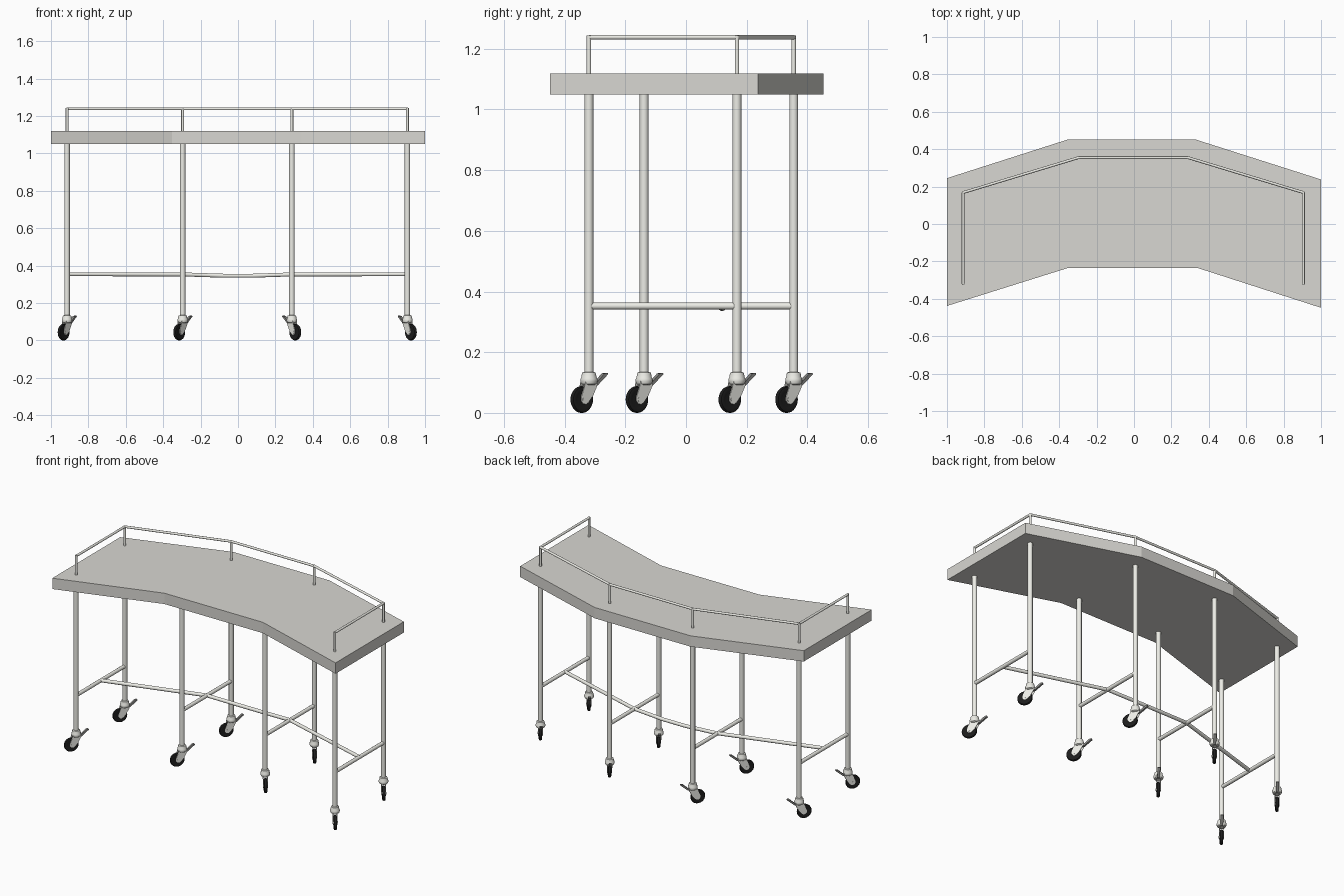
import bpy, bmesh
from math import radians, pi, cos, sin
from mathutils import Vector

if "Cube" in bpy.data.objects:
    bpy.data.objects.remove(bpy.data.objects["Cube"])

CX = -0.004                       # legs sit slightly off the table centre
OUT, INN = 0.910, 0.292           # leg columns
ROWS = {OUT: (-0.32, 0.168), INN: (-0.138, 0.355)}

def material(name, rgb):
    m = bpy.data.materials.new(name)
    m.diffuse_color = (*rgb, 1)
    m.use_nodes = True
    m.node_tree.nodes["Principled BSDF"].inputs["Base Color"].default_value = m.diffuse_color
    return m

rubber = material("rubber", (0.012, 0.012, 0.012))
steel = material("dark_steel", (0.25, 0.25, 0.24))
board = material("pale_board", (0.69, 0.68, 0.645))
paint = material("white_paint", (0.84, 0.84, 0.79))

def mesh_from(name, bm, mat, smooth=False):
    bmesh.ops.recalc_face_normals(bm, faces=bm.faces)
    me = bpy.data.meshes.new(name)
    bm.to_mesh(me)
    bm.free()
    me.materials.append(mat)
    if smooth:
        me.shade_smooth()
        me.set_sharp_from_angle(angle=radians(35))
    return me

def place(name, data, loc=(0, 0, 0), rot=0):
    o = bpy.data.objects.new(name, data)
    o.location = loc
    o.rotation_euler.z = rot
    bpy.context.collection.objects.link(o)
    return o

def prism(bm, pts, vec):
    """Extrude a closed polygon along vec."""
    f = bm.faces.new([bm.verts.new(p) for p in pts])
    r = bmesh.ops.extrude_face_region(bm, geom=[f])
    bmesh.ops.translate(bm, vec=vec, verts=[v for v in r["geom"] if isinstance(v, bmesh.types.BMVert)])

def lathe(bm, profile, n=24, axis="Z", centre=(0, 0, 0)):
    """Revolve (radius, height) pairs and cap both ends."""
    rings = []
    for r, h in profile:
        ring = []
        for i in range(n):
            a = 2 * pi * i / n
            p = (r * cos(a), r * sin(a), h) if axis == "Z" else (h, r * cos(a), r * sin(a))
            ring.append(bm.verts.new(Vector(p) + Vector(centre)))
        rings.append(ring)
    for a, b in zip(rings, rings[1:]):
        for i in range(n):
            j = (i + 1) % n
            bm.faces.new((a[i], a[j], b[j], b[i]))
    bm.faces.new(rings[0])
    bm.faces.new(rings[-1])

def tube(name, runs, radius):
    """Round bar made of one or more point runs."""
    cu = bpy.data.curves.new(name, "CURVE")
    cu.dimensions = "3D"
    cu.bevel_depth = radius
    cu.bevel_resolution = 3
    cu.use_fill_caps = True
    cu.materials.append(paint)
    for pts in runs:
        s = cu.splines.new("POLY")
        s.points.add(len(pts) - 1)
        for q, p in zip(s.points, pts):
            q.co = (*p, 1)
    return place(name, cu)

# Table top: bent slab
outline = [(-1, 0.245), (-0.35, 0.453), (0.325, 0.453), (1, 0.238),
           (1, -0.448), (0.34, -0.235), (-0.353, -0.235), (-1, -0.438)]
bm = bmesh.new()
prism(bm, [(x, y, 1.05) for x, y in outline], (0, 0, 0.069))
place("table_top", mesh_from("table_top", bm, board))

# Guard rail along the back and ends
ZR = 1.238
half = [(-OUT, ROWS[OUT][0]), (-OUT, ROWS[OUT][1]), (-INN, ROWS[INN][1])]
corners = half + [(-x, y) for x, y in reversed(half)]
path = [(x + CX, y, ZR) for x, y in corners]
tube("guard_rail", list(zip(path, path[1:])), 0.0075)
tube("rail_posts", [[(x, y, 1.115), (x, y, ZR + 0.005)] for x, y, z in path], 0.0075)

# Caster parts: local -Y points towards the trailing wheel
AX = (0, -0.03, 0.044)
bm = bmesh.new()
lathe(bm, [(0.022, -0.007), (0.027, -0.0075), (0.036, -0.0095), (0.041, -0.008), (0.044, -0.003),
           (0.044, 0.003), (0.041, 0.008), (0.036, 0.0095), (0.027, 0.0075), (0.022, 0.007)],
      28, "X", AX)
wheel = mesh_from("caster_wheel", bm, rubber, True)

bm = bmesh.new()
lathe(bm, [(0.019, 0.092), (0.025, 0.096), (0.028, 0.104), (0.028, 0.112), (0.025, 0.118),
           (0.024, 0.126), (0.022, 0.133), (0.014, 0.135)])
collar = mesh_from("caster_collar", bm, paint, True)

bm = bmesh.new()
cheek = [(-0.024, 0.108), (0.026, 0.108), (0.024, 0.088), (0.008, 0.058), (-0.012, 0.034),
         (-0.022, 0.028), (-0.034, 0.03), (-0.042, 0.04), (-0.042, 0.052), (-0.03, 0.082)]
for x in (-0.0135, 0.0105):
    prism(bm, [(x, y, z) for y, z in cheek], (0.003, 0, 0))
lathe(bm, [(0.007, -0.015), (0.007, 0.015)], 12, "X", AX)      # axle
prism(bm, [(-0.012, -0.02, 0.09), (-0.012, 0.022, 0.09),
           (-0.012, 0.024, 0.105), (-0.012, -0.022, 0.105)], (0.024, 0, 0))
fork = mesh_from("caster_fork", bm, paint)

bm = bmesh.new()
prism(bm, [(-0.008, 0.012, 0.088), (-0.008, 0.03, 0.09), (-0.008, 0.075, 0.128),
           (-0.008, 0.072, 0.132), (-0.008, 0.06, 0.13), (-0.008, 0.026, 0.1)], (0.016, 0, 0))
lever = mesh_from("brake_lever", bm, steel)

bm = bmesh.new()
lathe(bm, [(0.0145, 0.13), (0.0145, 1.052)], 20)
leg = mesh_from("leg", bm, paint, True)

# Legs, casters and cross bars for every column
for sx in (-1, 1):
    side = "left" if sx < 0 else "right"
    for col, rows in ROWS.items():
        x = sx * col + CX
        tag = f"{side}_{'outer' if col == OUT else 'inner'}"
        for end, y in zip(("front", "back"), rows):
            place(f"{tag}_{end}_leg", leg, (x, y, 0))
            for part in (wheel, collar, fork, lever):
                place(f"{tag}_{end}_{part.name}", part, (x, y, 0), sx * radians(38))
        tube(f"{tag}_cross_bar", [[(x, rows[0], 0.352), (x, rows[1], 0.352)]], 0.0118)

# Long stretcher joining the cross bars, sagging a little mid-span
mid = {k: sum(v) / 2 for k, v in ROWS.items()}
tube("long_stretcher", [[(-OUT + CX, mid[OUT], 0.354), (-INN + CX, mid[INN], 0.353),
                         (-0.08, 0.119, 0.346), (0.08, 0.119, 0.346),
                         (INN + CX, mid[INN], 0.353), (OUT + CX, mid[OUT], 0.354)]], 0.011)
